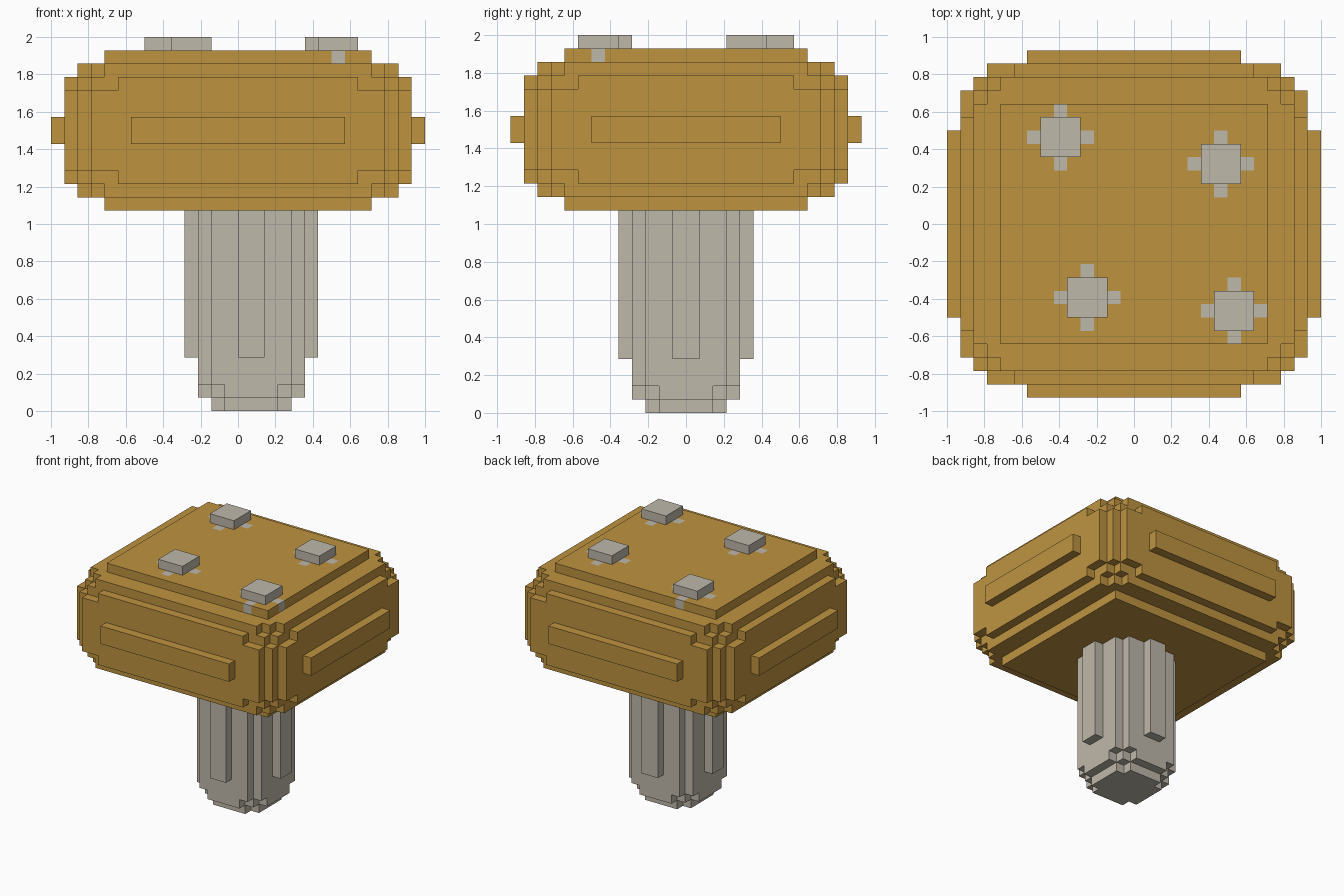
import bpy
import bmesh

U = 1 / 14  # size of one block unit

cube = bpy.data.objects.get("Cube")
if cube:
    bpy.data.objects.remove(cube, do_unlink=True)


def make_material(name, color):
    mat = bpy.data.materials.new(name)
    mat.use_nodes = True
    mat.diffuse_color = (*color, 1)
    bsdf = mat.node_tree.nodes["Principled BSDF"]
    bsdf.inputs["Base Color"].default_value = (*color, 1)
    bsdf.inputs["Roughness"].default_value = 0.9
    return mat


ochre = make_material("ochre", (0.515, 0.292, 0.051))
pale_grey = make_material("pale grey", (0.521, 0.479, 0.402))


def block(hx, hy, z0, z1, cx=0, cy=0):
    """Axis-aligned block as a pair of corners, in block units."""
    return (cx - hx, cy - hy, z0), (cx + hx, cy + hy, z1)


def inside(p, boxes):
    return any(all(lo[i] < p[i] < hi[i] for i in range(3)) for lo, hi in boxes)


def build_solid(name, boxes, mats, painted=()):
    """Outer skin of the union of blocks; painted blocks use the second material."""
    cuts = [sorted({c[i] for b in (*boxes, *painted) for c in b}) for i in range(3)]
    sizes = [len(c) - 1 for c in cuts]

    def centre(cell):
        return [(cuts[i][cell[i]] + cuts[i][cell[i] + 1]) / 2 for i in range(3)]

    cells = {(i, j, k) for i in range(sizes[0]) for j in range(sizes[1])
             for k in range(sizes[2]) if inside(centre((i, j, k)), boxes)}
    bm = bmesh.new()
    verts = {}

    def vert(key):
        if key not in verts:
            verts[key] = bm.verts.new([cuts[i][key[i]] * U for i in range(3)])
        return verts[key]

    for cell in sorted(cells):
        slot = int(inside(centre(cell), painted))
        for axis in range(3):
            a, b = (axis + 1) % 3, (axis + 2) % 3
            for side in (0, 1):
                near = list(cell)
                near[axis] += 2 * side - 1
                if tuple(near) in cells:
                    continue
                ring = []
                for da, db in ((0, 0), (1, 0), (1, 1), (0, 1)):
                    key = list(cell)
                    key[axis] += side
                    key[a] += da
                    key[b] += db
                    ring.append(vert(tuple(key)))
                face = bm.faces.new(ring if side else ring[::-1])
                face.material_index = slot
    mesh = bpy.data.meshes.new(name)
    bm.to_mesh(mesh)
    bm.free()
    for mat in mats:
        mesh.materials.append(mat)
    obj = bpy.data.objects.new(name, mesh)
    bpy.context.collection.objects.link(obj)
    return obj


# Stem: rounded foot, main shaft and a raised rib on each side
STEM_TOP = 15
stem = []
for z0, z1, outline in (
    (0, 1, ((2, 3), (3, 2))),
    (1, 2, ((2, 4), (3, 3), (4, 2))),
    (2, STEM_TOP, ((3, 4), (4, 3))),
    (4, STEM_TOP, ((1, 5), (5, 1))),
):
    stem += [block(hx, hy, z0, z1, cx=1) for hx, hy in outline]
build_solid("stem", stem, [pale_grey])

# Cap: stepped layers mirrored about the middle height, with side ridges
MID = 21
cap = []
for half_height, outline in (
    (6, ((10, 9),)),
    (5, ((12, 9), (11, 10), (10, 11))),
    (4, ((13, 8), (12, 10), (11, 11), (9, 12))),
    (3, ((13, 10), (12, 11), (11, 12))),
    (1, ((14, 7), (8, 13))),
):
    cap += [block(hx, hy, MID - half_height, MID + half_height) for hx, hy in outline]

# Spots: raised square with a flush painted block beside each edge
CAP_TOP = 27
spots = {
    "back_right_spot": (-5.5, 6.5),
    "back_left_spot": (6.5, 4.5),
    "front_right_spot": (-3.5, -5.5),
    "front_left_spot": (7.5, -6.5),
}
flecks = []
for name, (cx, cy) in spots.items():
    build_solid(name, [block(1.5, 1.5, CAP_TOP, CAP_TOP + 1, cx, cy)], [pale_grey])
    flecks += [block(0.5, 0.5, CAP_TOP - 1, CAP_TOP, cx + dx, cy + dy)
               for dx, dy in ((2, 0), (-2, 0), (0, 2), (0, -2))]

build_solid("cap", cap, [ochre, pale_grey], flecks)
